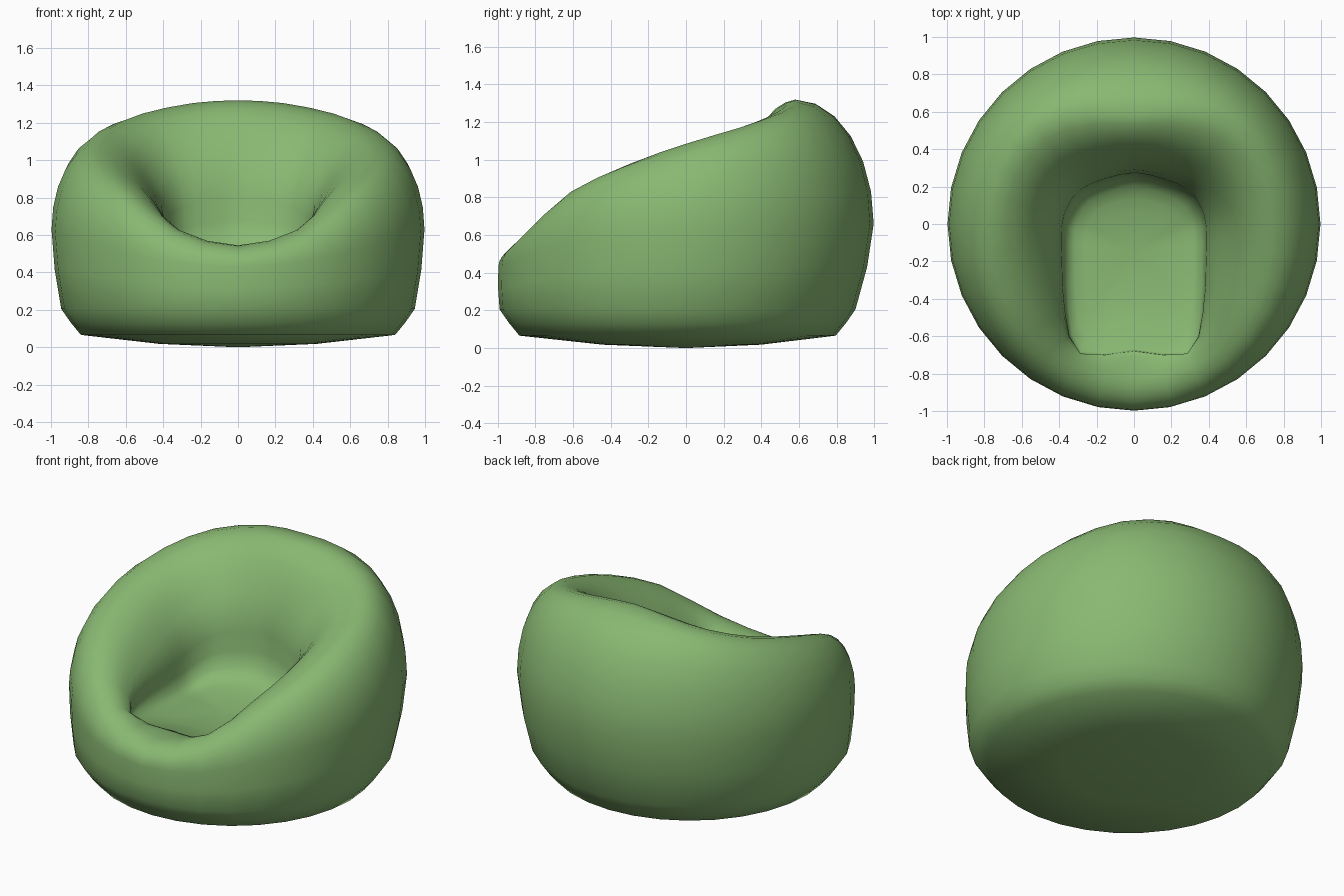
import bpy, bmesh, math
from mathutils import Vector

if "Cube" in bpy.data.objects:
    bpy.data.objects.remove(bpy.data.objects["Cube"])

SEGS = 32
# every 22.5 degrees, front to back: rim radius, rim height, belly height, seat edge x, seat edge y
KEYS = [
    (0.84, 0.545, 0.43, 0.00, -0.66),
    (0.85, 0.63, 0.46, 0.28, -0.68),
    (0.82, 0.84, 0.54, 0.35, -0.46),
    (0.77, 0.98, 0.60, 0.36, -0.20),
    (0.74, 1.085, 0.63, 0.36, -0.02),
    (0.74, 1.17, 0.65, 0.33, 0.08),
    (0.72, 1.25, 0.66, 0.27, 0.16),
    (0.64, 1.305, 0.66, 0.15, 0.215),
    (0.58, 1.32, 0.66, 0.00, 0.25),
]


def spline(p0, p1, p2, p3, t):
    return 0.5 * (2 * p1 + (p2 - p0) * t + (2 * p0 - 5 * p1 + 4 * p2 - p3) * t * t
                  + (3 * p1 - p0 - 3 * p2 + p3) * t ** 3)


def key(i):
    """Key with mirroring about the centre plane."""
    i %= 16
    if i <= 8:
        return KEYS[i]
    k = KEYS[16 - i]
    return (k[0], k[1], k[2], -k[3], k[4])


def profile(s):
    """Points from the underside, up the outside, over the rim and into the seat."""
    f = s * 16 / SEGS
    i = int(f)
    ks = [key(i + d) for d in (-1, 0, 1, 2)]
    rt, zt, m, ex, ey = [spline(*c, f - i) for c in zip(*ks)]
    a = math.tau * s / SEGS
    d = Vector((math.sin(a), -math.cos(a), 0))
    up = Vector((0, 0, 1))
    off = Vector((0, -0.045, 0))
    # underside and lower wall
    pts = [d * 0.42 + off * 0.5 + up * 0.018, d * 0.84 + off + up * 0.066,
           d * 0.895 + off + up * 0.133, d * 0.945 + off + up * 0.205,
           d * 0.98 + off * 0.4 + up * (0.2 + m) / 2]
    # rounded shoulder
    for j in range(7):
        q = j / 6 * math.pi / 2
        pts.append(d * (rt + (0.997 - rt) * math.cos(q)) + up * (m + (zt - m) * math.sin(q)))
    # padded inner wall dropping into a shallow seat
    rim = d * rt + up * zt
    edge = Vector((ex, ey, 0.49 + 0.09 * max(0, ey / 0.25) + 0.04 * max(0, -ey / 0.68) ** 2))
    mid = Vector((0, -0.15, 0.45))
    half = edge.lerp(mid, 0.45)
    half.z = mid.z + (edge.z - mid.z) * 0.25

    def wall(h, v):
        p = rim.lerp(edge, h)
        p.z = rim.z + (edge.z - rim.z) * v
        return p
    ctrl = [wall(-0.45, 0.08), rim, wall(0.47, 0.14), wall(0.88, 0.54), edge, half, mid]
    for c in range(1, 5):
        for t in (1 / 3, 2 / 3, 1):
            pts.append(spline(*ctrl[c - 1:c + 3], t))
    return pts


# bean bag body as one closed skin
bm = bmesh.new()
cols = [[bm.verts.new(p) for p in profile(s)] for s in range(SEGS)]
base = bm.verts.new((0, 0, 0))
seat = bm.verts.new((0, -0.15, 0.45))
for s in range(SEGS):
    a, b = cols[s], cols[(s + 1) % SEGS]
    bm.faces.new((base, b[0], a[0]))
    for j in range(len(a) - 1):
        bm.faces.new((a[j], b[j], b[j + 1], a[j + 1]))
    bm.faces.new((seat, a[-1], b[-1]))
bmesh.ops.remove_doubles(bm, verts=bm.verts, dist=0.0005)
bmesh.ops.recalc_face_normals(bm, faces=bm.faces)
for f in bm.faces:
    f.smooth = True
mesh = bpy.data.meshes.new("bean_bag_seat")
bm.to_mesh(mesh)
bm.free()
obj = bpy.data.objects.new("bean_bag_seat", mesh)
bpy.context.collection.objects.link(obj)

# green fabric
mat = bpy.data.materials.new("green_fabric")
mat.diffuse_color = (0.25, 0.48, 0.17, 1)
mat.use_nodes = True
mat.node_tree.nodes["Principled BSDF"].inputs["Base Color"].default_value = mat.diffuse_color
mesh.materials.append(mat)
